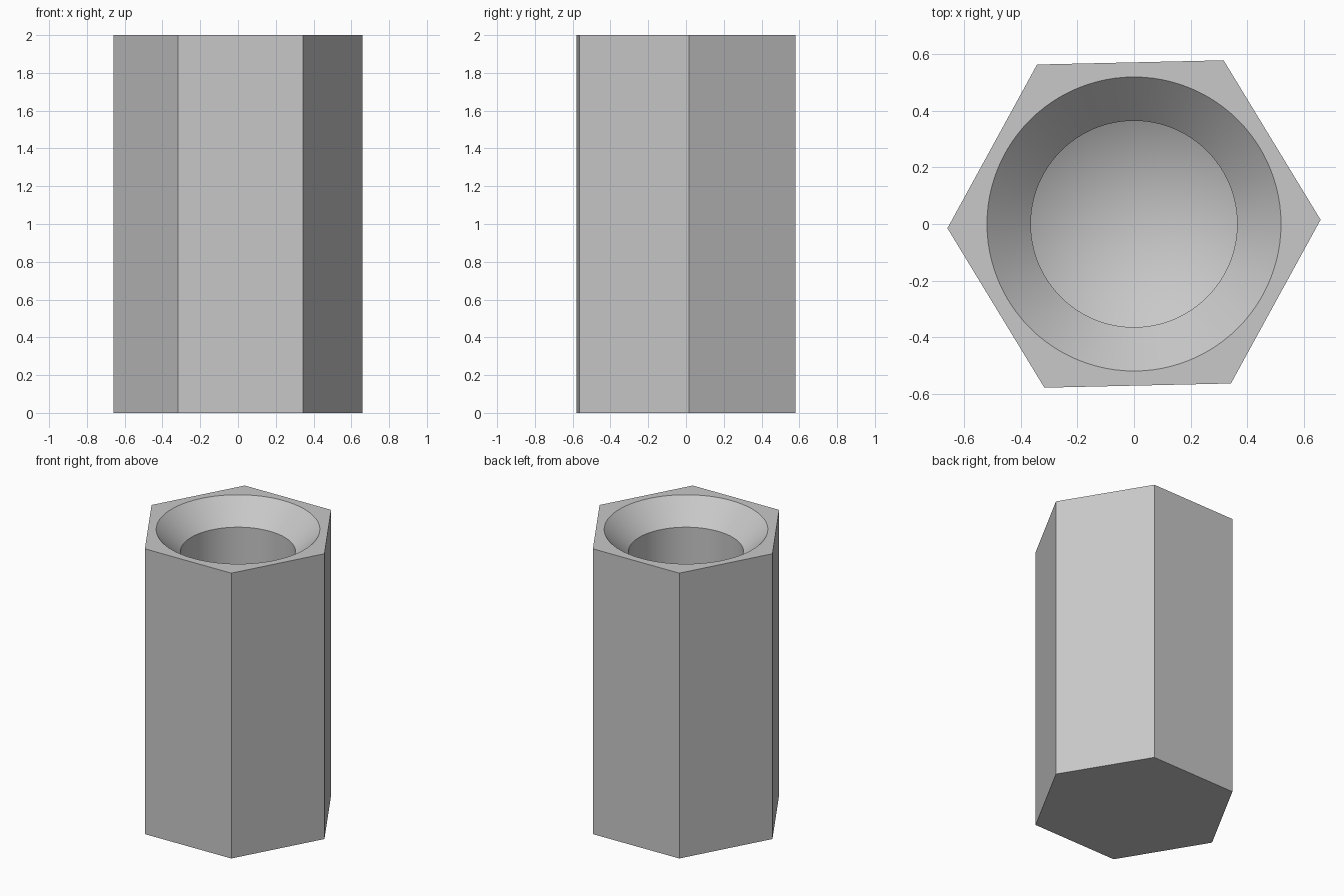
import bpy, bmesh, math
from mathutils import Matrix

cube = bpy.data.objects.get("Cube")
if cube:
    bpy.data.objects.remove(cube, do_unlink=True)

HEIGHT, HEX_RADIUS, TWIST = 2.0, 0.66, math.radians(1.3)
SEGMENTS = 96
# Bore profile from the mouth down: (radius, height)
BORE = [(0.52, HEIGHT), (0.365, 1.845), (0.365, 0.6), (0, 0.39)]

metal = bpy.data.materials.new("grey metal")
metal.use_nodes = True
colour = (0.58, 0.58, 0.58, 1)
metal.diffuse_color = colour
metal.node_tree.nodes["Principled BSDF"].inputs["Base Color"].default_value = colour

bm = bmesh.new()


def ring(radius, z, count, turn=0):
    """A closed loop of vertices and its edges."""
    verts = bmesh.ops.create_circle(
        bm, segments=count, radius=radius,
        matrix=Matrix.Translation((0, 0, z)) @ Matrix.Rotation(turn, 4, "Z"))["verts"]
    return verts, list({e for v in verts for e in v.link_edges})


def bridge(a, b):
    return bmesh.ops.bridge_loops(bm, edges=a[1] + b[1])["faces"]


# Hexagonal outside with a closed base
turn = TWIST - math.pi / 2
bottom = ring(HEX_RADIUS, 0, 6, turn)
top = ring(HEX_RADIUS, HEIGHT, 6, turn)
bridge(bottom, top)
bm.faces.new(bottom[0])

# Countersink, straight bore and conical bottom
rings = [ring(r, z, SEGMENTS) for r, z in BORE[:-1]]
bore_faces = []
for upper, lower in zip(rings, rings[1:]):
    bore_faces += bridge(upper, lower)
tip = bm.verts.new((0, 0, BORE[-1][1]))
for edge in rings[-1][1]:
    bore_faces.append(bm.faces.new((*edge.verts, tip)))

# Flat rim between the hexagon and the countersink
bmesh.ops.triangle_fill(bm, edges=top[1] + rings[0][1], use_beauty=True)

bmesh.ops.recalc_face_normals(bm, faces=bm.faces)

mesh = bpy.data.meshes.new("hex_standoff")
bm.to_mesh(mesh)
bm.free()
mesh.materials.append(metal)
body = bpy.data.objects.new("hex_standoff", mesh)
bpy.context.collection.objects.link(body)

# Smooth bore, crisp hexagon edges
bpy.context.view_layer.objects.active = body
body.select_set(True)
bpy.ops.object.shade_smooth_by_angle(angle=math.radians(25))
